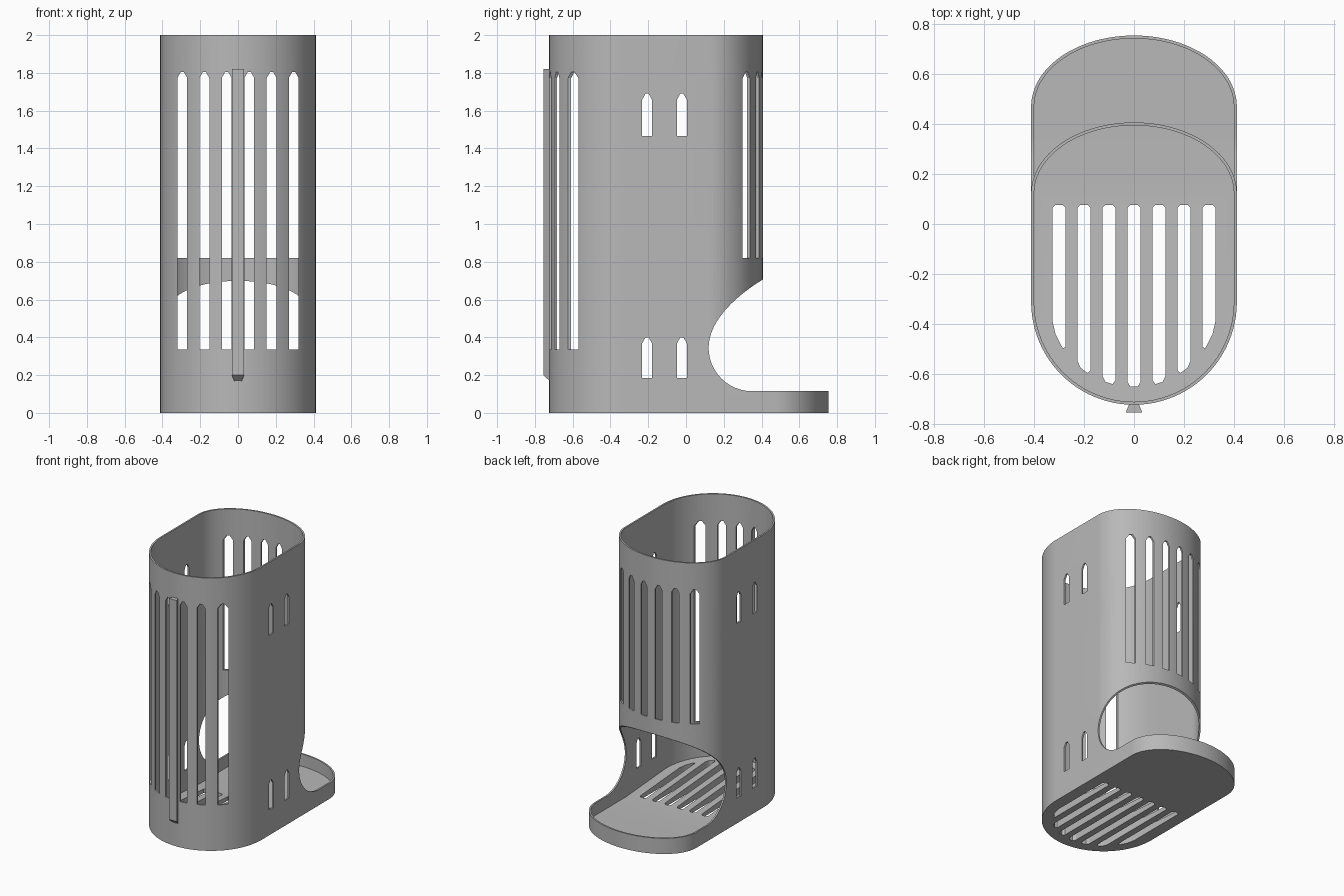
import bpy, bmesh, math

old = bpy.data.objects.get("Cube")
if old:
    bpy.data.objects.remove(old, do_unlink=True)

# One grey plastic
grey = bpy.data.materials.new("grey plastic")
grey.use_nodes = True
colour = (0.48, 0.48, 0.48, 1)
grey.diffuse_color = colour
grey.node_tree.nodes["Principled BSDF"].inputs["Base Color"].default_value = colour

W = 0.412          # half width
WALL = 0.012
FRONT_C = -0.312   # centre of the round front
DEPTH = 0.285      # bulge of the back curve
TOWER_C, TRAY_C = 0.122, 0.47
ARC = 48


def outline(back_c, inset=0.0):
    """Plan view: round front, straight sides, elliptical back."""
    r, d = W - inset, DEPTH - inset
    pts = []
    for i in range(ARC + 1):
        a = math.pi + math.pi * i / ARC
        pts.append((r * math.cos(a), FRONT_C + r * math.sin(a)))
    for i in range(ARC + 1):
        a = math.pi * i / ARC
        pts.append((r * math.cos(a), back_c + d * math.sin(a)))
    return pts


def prism(bm, pts, axis, lo, hi):
    """Extrude a 2D polygon along an axis from lo to hi."""
    place = {"x": lambda p, t: (t, p[0], p[1]),
             "y": lambda p, t: (p[0], t, p[1]),
             "z": lambda p, t: (p[0], p[1], t)}[axis]
    a = [bm.verts.new(place(p, lo)) for p in pts]
    b = [bm.verts.new(place(p, hi)) for p in pts]
    n = len(pts)
    bm.faces.new(a)
    bm.faces.new(b)
    for i in range(n):
        j = (i + 1) % n
        bm.faces.new((a[i], a[j], b[j], b[i]))


def make_object(name, bm):
    bmesh.ops.recalc_face_normals(bm, faces=bm.faces)
    mesh = bpy.data.meshes.new(name)
    bm.to_mesh(mesh)
    bm.free()
    mesh.materials.append(grey)
    obj = bpy.data.objects.new(name, mesh)
    bpy.context.scene.collection.objects.link(obj)
    return obj


def select_only(obj):
    bpy.ops.object.select_all(action="DESELECT")
    obj.select_set(True)
    bpy.context.view_layer.objects.active = obj


def cut(obj, cutter):
    cutter.hide_render = True
    mod = obj.modifiers.new("openings", "BOOLEAN")
    mod.operation = "DIFFERENCE"
    mod.solver = "EXACT"
    mod.object = cutter
    select_only(obj)
    bpy.ops.object.modifier_apply(modifier=mod.name)
    bpy.data.objects.remove(cutter, do_unlink=True)


def pointed_slot(c, z0, z1, half=0.026):
    """Upright slot with a pointed top."""
    return [(c - half, z0), (c + half, z0), (c + half, z1 - 0.032),
            (c + 0.008, z1), (c - 0.008, z1), (c - half, z1 - 0.032)]


# Body shell: long tray outline below, shorter tower outline above
bm = bmesh.new()
levels = [(0, TRAY_C), (0.33, TRAY_C), (0.37, TOWER_C), (2, TOWER_C)]
stack = [(z, c, 0) for z, c in levels] + [(z, c, WALL) for z, c in reversed(levels)]
loops = [[bm.verts.new((x, y, z)) for x, y in outline(c, inset)]
         for z, c, inset in stack]
for k in range(len(loops)):
    a, b = loops[k], loops[(k + 1) % len(loops)]
    for i in range(len(a)):
        j = (i + 1) % len(a)
        bm.faces.new((a[i], a[j], b[j], b[i]))
body = make_object("body_shell", bm)

# Openings in the body
bm = bmesh.new()
for s in (-1, 1):
    for x in (0.06, 0.178, 0.295):
        prism(bm, pointed_slot(s * x, 0.335, 1.805), "y", -0.9, -0.4)
        prism(bm, pointed_slot(s * x, 0.82, 1.805), "y", 0.16, 0.7)
for y in (-0.206, -0.022):
    for z0, z1 in ((0.185, 0.40), (1.465, 1.69)):
        prism(bm, pointed_slot(y, z0, z1), "x", -0.6, 0.6)

# Curved access opening above the tray, as a side profile
profile = [(0.9, 0.115)]
for i in range(25):
    a = -math.pi / 2 - math.pi / 2 * i / 24
    profile.append((0.35 + 0.23 * math.cos(a), 0.345 + 0.23 * math.sin(a)))
p0, p1, p2, p3 = (0.12, 0.345), (0.12, 0.48), (0.25, 0.61), (0.405, 0.705)
for i in range(1, 25):
    t = i / 24
    u = 1 - t
    profile.append(tuple(u**3 * p0[k] + 3 * u * u * t * p1[k]
                         + 3 * u * t * t * p2[k] + t**3 * p3[k] for k in (0, 1)))
profile += [(0.5, 0.763), (0.9, 0.763)]
prism(bm, profile, "x", -0.6, 0.6)
cut(body, make_object("body_cutter", bm))

# Floor: level in the tray, rising gently towards the front
bm = bmesh.new()
prism(bm, outline(TRAY_C, WALL), "z", 0, 0.025)
bmesh.ops.bisect_plane(bm, geom=bm.verts[:] + bm.edges[:] + bm.faces[:],
                       plane_co=(0, 0.128, 0), plane_no=(0, 1, 0))
for v in bm.verts:
    if v.co.z > 0.01:
        v.co.z += 0.07 * max(0, 0.128 - v.co.y)
floor = make_object("floor", bm)

# Drain slots following the round front
bm = bmesh.new()
H, C = 0.026, 0.012
for i in range(-3, 4):
    x = i * 0.1
    front = lambda px: FRONT_C - math.sqrt(0.34**2 - px * px)
    prism(bm, [(x - H, front(x - H) + 0.018), (x - H + C, front(x - H + C)),
               (x + H - C, front(x + H - C)), (x + H, front(x + H) + 0.018),
               (x + H, 0.077 - C), (x + H - C, 0.077),
               (x - H + C, 0.077), (x - H, 0.077 - C)], "z", -0.1, 0.3)
cut(floor, make_object("floor_cutter", bm))

# Dovetail mounting rail on the front, with a slanted lower end
bm = bmesh.new()
prism(bm, [(-0.018, -0.718), (-0.033, -0.755), (0.033, -0.755), (0.018, -0.718)],
      "z", 0.165, 1.82)
for v in bm.verts:
    if v.co.z < 1 and v.co.y < -0.74:
        v.co.z = 0.2
rail = make_object("mounting_rail", bm)

for obj in (body, floor, rail):
    select_only(obj)
    bpy.ops.object.shade_smooth_by_angle(angle=math.radians(25))
